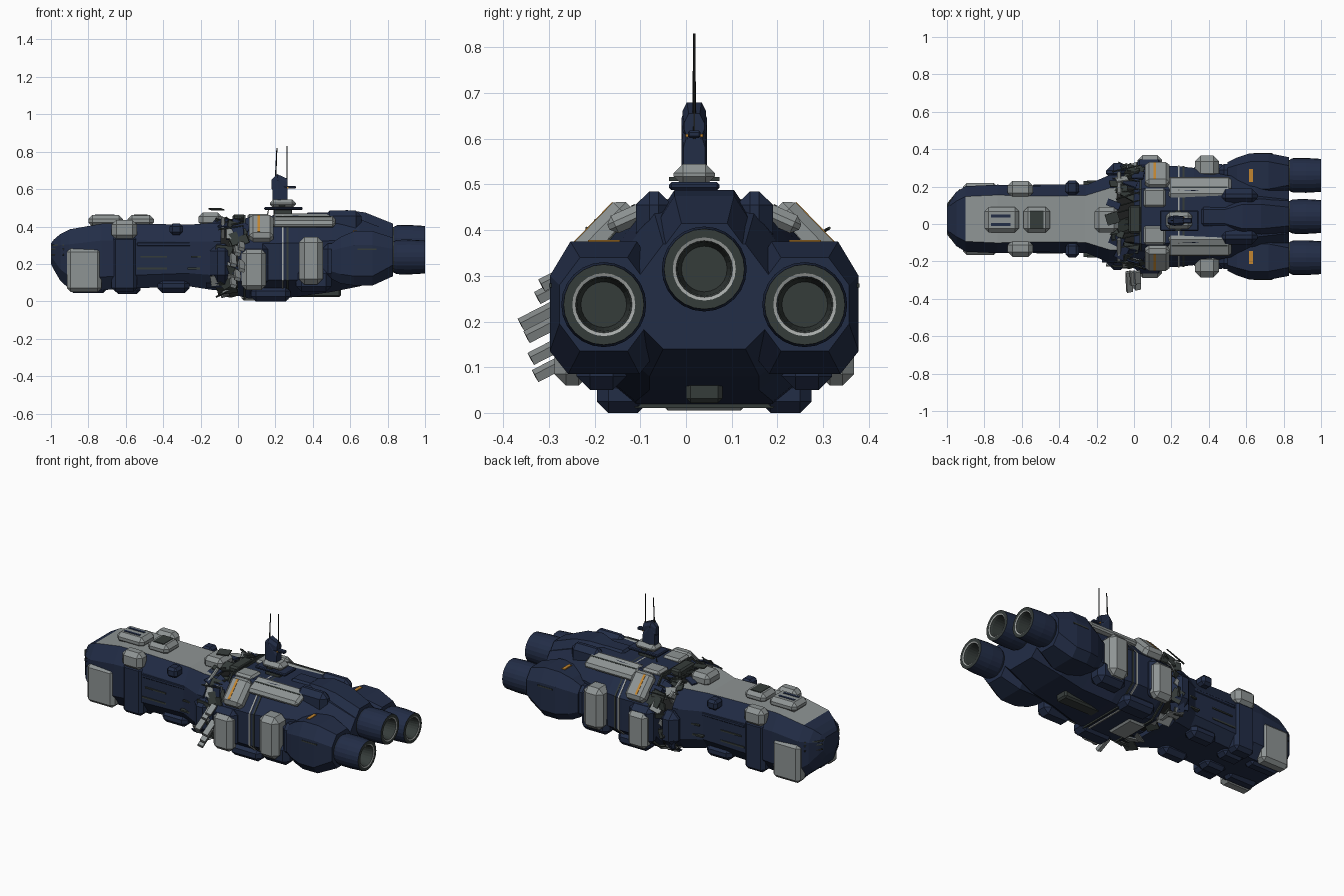
import bpy, bmesh, math, random
from mathutils import Vector, Matrix, Euler

if "Cube" in bpy.data.objects:
    bpy.data.objects.remove(bpy.data.objects["Cube"])

random.seed(7)
YC, YF = 0.04, 0.027          # centre lines of the stern and the bow halves


def material(name, rgb):
    m = bpy.data.materials.new(name)
    m.diffuse_color = (*rgb, 1)
    m.use_nodes = True
    m.node_tree.nodes["Principled BSDF"].inputs["Base Color"].default_value = m.diffuse_color
    return m


NAVY = material("navy_hull", (0.016, 0.026, 0.062))
GRAY = material("gray_armour", (0.27, 0.295, 0.295))
DARK = material("dark_metal", (0.036, 0.045, 0.042))
LIGHT = material("light_metal", (0.38, 0.40, 0.39))
ORANGE = material("orange_marking", (0.55, 0.24, 0.03))
BLACK = material("black_gap", (0.012, 0.013, 0.013))


def finish(name, bm, mats, rule=None):
    bmesh.ops.recalc_face_normals(bm, faces=bm.faces)
    if rule:
        for f in bm.faces:
            f.material_index = rule(f)
    me = bpy.data.meshes.new(name)
    bm.to_mesh(me)
    bm.free()
    for m in mats:
        me.materials.append(m)
    ob = bpy.data.objects.new(name, me)
    bpy.context.collection.objects.link(ob)
    return ob


def octagon(x, yc, hw, z0, z1, ty, tz, by, bz):
    half = [(hw - by, z0), (hw, z0 + bz), (hw, z1 - tz), (hw - ty, z1)]
    pts = half + [(-y, z) for y, z in reversed(half)]
    return [Vector((x, yc + y, z)) for y, z in pts]


def loft(name, yc, sections, mats, rule=None):
    """Skin chamfered sections (x, half width, z0, z1, top dy, top dz, bottom dy, bottom dz)."""
    bm = bmesh.new()
    rings = [[bm.verts.new(p) for p in octagon(s[0], yc, *s[1:])] for s in sections]
    for a, b in zip(rings, rings[1:]):
        for i in range(8):
            j = (i + 1) % 8
            bm.faces.new((a[i], a[j], b[j], b[i]))
    bm.faces.new(rings[0])
    bm.faces.new(rings[-1])
    return finish(name, bm, mats, rule)


def block(name, x, y, z, mat, bev=0.015, rot=(0, 0, 0)):
    """Chamfered box from (min, max) ranges, turned about its centre."""
    lo, hi = Vector((x[0], y[0], z[0])), Vector((x[1], y[1], z[1]))
    size = hi - lo
    bm = bmesh.new()
    bmesh.ops.create_cube(bm, size=1)
    bmesh.ops.scale(bm, vec=size, verts=bm.verts)
    if bev:
        bmesh.ops.bevel(bm, geom=bm.edges[:], offset=min(bev, min(size) * 0.45),
                        segments=1, affect='EDGES')
    bm.transform(Matrix.Translation((lo + hi) / 2) @ Euler(rot).to_matrix().to_4x4())
    return finish(name, bm, [mat])


def pair(name, x, d, z, mat, bev=0.015, tilt=0, yc=YC):
    """Block on both sides; d is the distance range from the centre line."""
    for s, side in ((1, "port"), (-1, "starboard")):
        y = sorted((yc + s * d[0], yc + s * d[1]))
        block(f"{name}_{side}", x, y, z, mat, bev, (-s * tilt, 0, 0))


def rod(name, a, b, r, mat, sides=6):
    a, b = Vector(a), Vector(b)
    bm = bmesh.new()
    bmesh.ops.create_cone(bm, cap_ends=True, segments=sides, radius1=r, radius2=r * 0.7, depth=(b - a).length)
    q = (b - a).to_track_quat('Z', 'Y').to_matrix().to_4x4()
    bm.transform(Matrix.Translation((a + b) / 2) @ q)
    return finish(name, bm, [mat])


def nozzle(name, y, z, n=24):
    prof = [(0.82, 0.075, 0), (0.835, 0.085, 2), (0.85, 0.092, 0), (0.92, 0.093, 0), (1.0, 0.088, 0),
            (1.0, 0.069, 2), (0.997, 0.062, 3), (0.985, 0.058, 2), (0.90, 0.05, 2)]
    bm = bmesh.new()
    rings = [[bm.verts.new((x, y + r * math.cos(2 * math.pi * i / n), z + r * math.sin(2 * math.pi * i / n)))
              for i in range(n)] for x, r, _ in prof]
    for k, (a, b) in enumerate(zip(rings, rings[1:])):
        for i in range(n):
            j = (i + 1) % n
            bm.faces.new((a[i], a[j], b[j], b[i])).material_index = prof[k + 1][2]
    bm.faces.new(rings[-1]).material_index = 2
    bm.faces.new(rings[0]).material_index = 0
    return finish(name, bm, [NAVY, GRAY, DARK, LIGHT])


# Bow half of the hull with gray deck
deck = lambda f: 1 if f.normal.z > 0.93 and f.calc_center_median().x > -0.9 else 0
loft("bow_hull", YF, [
    (-1.00, .075, .20, .31, .02, .03, .03, .04), (-.985, .10, .17, .33, .03, .04, .04, .05),
    (-.95, .145, .11, .36, .05, .06, .05, .06), (-.90, .175, .065, .385, .055, .08, .05, .07),
    (-.73, .183, .06, .415, .055, .09, .05, .07), (-.55, .177, .07, .415, .055, .09, .05, .07),
    (-.26, .18, .08, .41, .055, .09, .05, .07), (-.13, .235, .06, .42, .07, .10, .06, .08),
    (-.09, .235, .06, .42, .07, .10, .06, .08)], [NAVY, GRAY], deck)
# Nose windows
for k, z in enumerate((.245, .275, .295)):
    loft(f"nose_window_band_{k}", YF, [(-.999, .083, z, z + .008, .002, .002, .002, .002),
         (-.984, .103, z, z + .008, .002, .002, .002, .002),
         (-.93, .161, z, z + .008, .002, .002, .002, .002)], [DARK if k else BLACK])
# Stern half of the hull
STERN = [(0.0, .25, .03, .43, .11, .12, .10, .10), (.06, .27, .015, .45, .12, .14, .12, .10),
         (.22, .27, .015, .46, .13, .15, .12, .10), (.32, .26, .025, .462, .12, .15, .11, .09),
         (.50, .22, .05, .465, .10, .14, .10, .08), (.65, .20, .08, .44, .09, .12, .08, .07),
         (.83, .15, .14, .37, .06, .08, .06, .06)]
loft("stern_hull", YC, STERN, [NAVY])
loft("torn_core", YC, [(-.11, .20, .09, .39, .07, .1, .06, .08), (.02, .21, .07, .40, .07, .1, .06, .08)], [BLACK])
# Thin ribs round the stern hull
for k, x in enumerate((.03, .235, .26)):
    loft(f"hull_rib_{k}", YC, [(x + dx, .274 - k * .002, .011, .461, .13, .15, .12, .10)
                               for dx in (0, .009)], [LIGHT if k == 1 else DARK])

# Bow armour
pair("bow_cheek", (-.915, -.73), (.11, .192), (.05, .285), GRAY, .02, yc=YF)
pair("bow_frame", (-.675, -.54), (.10, .19), (.05, .35), NAVY, .02, yc=YF)
pair("bow_frame_cap", (-.675, -.54), (.115, .203), (.33, .435), GRAY, .025, yc=YF)
pair("side_turret", (-.365, -.295), (.13, .205), (.355, .415), NAVY, .015, yc=YF)
pair("belly_turret", (-.43, -.26), (.07, .165), (.045, .12), NAVY, .025, yc=YF)
pair("bow_belly_block", (-.90, -.70), (.05, .13), (.045, .10), NAVY, .02, yc=YF)
pair("mid_belly_block", (-.66, -.52), (.03, .12), (.04, .10), NAVY, .02, yc=YF)
for k, (x0, x1) in enumerate(((-.52, -.38), (-.25, -.15))):
    pair(f"side_vent_{k}", (x0, x1), (.172 + k * .022, .184 + k * .022), (.235, .243), DARK, 0, yc=YF)
    pair(f"side_step_{k}", (x0 - .02, x1), (.16 + k * .022, .182 + k * .022), (.17, .18), DARK, 0, yc=YF)
pair("side_rail", (-.54, -.22), (.15, .183), (.295, .315), NAVY, .004, yc=YF)
# Deck hatches
for k, (x0, x1, top) in enumerate(((-.80, -.615, .462), (-.59, -.45, .462), (-.21, -.085, .475))):
    block(f"deck_hatch_{k}", (x0, x1), (-.045, .09), (.40, top), GRAY, .022)
block("hatch_slot_a", (-.765, -.66), (.035, .05), (.455, .465), NAVY, 0)
block("hatch_slot_b", (-.765, -.66), (-.01, .005), (.455, .465), NAVY, 0)
block("hatch_grille", (-.555, -.485), (-.025, .07), (.455, .465), DARK, 0)
block("torn_deck_grille", (-.03, .04), (-.05, .10), (.40, .465), DARK, .01)

# Midship collar, armour and orange stripes
pair("collar_flank", (-.15, -.03), (.19, .285), (.10, .31), NAVY, .04)
pair("collar_flank_rear", (.0, .16), (.22, .305), (.08, .31), NAVY, .03)
pair("collar_lower_plate", (.02, .15), (.25, .328), (.06, .28), GRAY, .025)
pair("collar_upper_plate", (.06, .19), (.135, .305), (.355, .425), GRAY, .02, .80)
pair("collar_stripe", (.103, .117), (.18, .305), (.411, .418), ORANGE, 0, .80)
pair("collar_deck_plate", (.05, .17), (.05, .15), (.43, .468), GRAY, .012)
block("collar_keel_plate", (.02, .14), (-.05, .13), (.005, .05), GRAY, .01)
pair("keel_pad", (.07, .28), (.12, .235), (0, .08), NAVY, .025)
block("keel_strip", (.30, .55), (0, .08), (.022, .07), DARK, .01)

# Stern deck bars, ridges and side pods
pair("deck_bar", (.18, .52), (.095, .215), (.41, .452), GRAY, .015, .42)
pair("deck_bar_groove", (.20, .50), (.15, .158), (.444, .456), DARK, 0, .42)
pair("stern_ridge", (.46, .66), (.07, .15), (.36, .485), NAVY, .03)
block("stern_deck_plate", (.36, .50), (-.01, .09), (.44, .475), NAVY, .012)
pair("side_pod", (.325, .455), (.20, .325), (.09, .345), GRAY, .03)
pair("side_pod_foot", (.31, .50), (.17, .28), (.05, .18), NAVY, .03)
pair("side_pod_neck", (.45, .56), (.16, .28), (.12, .31), NAVY, .03)

# Engines
for s, side in ((1, "port"), (-1, "starboard")):
    y = YC + s * .22
    loft(f"nacelle_{side}", y, [
        (.50, .07, .12, .31, .03, .04, .03, .04), (.55, .095, .095, .345, .04, .06, .04, .05),
        (.62, .118, .085, .375, .045, .075, .04, .05), (.72, .118, .085, .375, .045, .075, .04, .05),
        (.83, .097, .135, .34, .045, .06, .045, .06)], [NAVY])
    block(f"nacelle_stripe_{side}", (.615, .635), (y - .035, y + .035), (.370, .379), ORANGE, 0)
    block(f"nacelle_vent_{side}", (.64, .74), (y + s * .117 - .003, y + s * .117 + .003), (.275, .283), DARK, 0)
    nozzle(f"nozzle_{side}", y, .237)
loft("centre_engine_housing", YC, [
    (.46, .05, .25, .47, .02, .02, .02, .03), (.58, .105, .19, .488, .04, .06, .04, .05),
    (.68, .11, .18, .475, .045, .07, .045, .06), (.83, .095, .215, .415, .045, .06, .045, .06)], [NAVY])
nozzle("nozzle_centre", YC, .315)

# Sensor tower
T = .018
block("tower_stem", (.19, .29), (T - .03, T + .03), (.44, .50), DARK, .005)
block("tower_plate", (.14, .345), (T - .055, T + .055), (.488, .505), NAVY, .005)
block("tower_base", (.17, .31), (T - .045, T + .045), (.498, .545), GRAY, .02)
loft("tower_neck", T, [(.185, .020, .50, .62, .006, .01, .004, .01), (.215, .028, .50, .665, .008, .02, .004, .01),
                       (.265, .024, .50, .60, .006, .02, .004, .01)], [NAVY])
loft("tower_head", T, [(.18, .016, .60, .65, .006, .01, .006, .01), (.21, .026, .585, .68, .01, .02, .008, .02),
                       (.265, .022, .60, .655, .01, .02, .008, .02)], [NAVY])
block("tower_stripe", (.262, .269), (T - .019, T + .019), (.604, .611), ORANGE, 0)
block("tower_spur", (.25, .31), (T - .014, T + .014), (.602, .618), NAVY, .004)
block("tower_arm", (.22, .25), (T - .055, T + .055), (.508, .516), DARK, 0)
rod("antenna_fore", (.20, T, .64), (.208, T, .82), .004, BLACK)
rod("antenna_aft", (.262, T, .60), (.262, T, .83), .004, BLACK)
rod("antenna_deck", (.155, T + .04, .45), (.165, T + .04, .50), .003, DARK)

# Torn plating scattered round the break
for k in range(56):
    a = 2 * math.pi * k / 56 + random.uniform(-.05, .05)
    c, s = math.cos(a), math.sin(a)
    y = YC + .265 * math.copysign(abs(c) ** .55, c)
    z = .235 + .195 * math.copysign(abs(s) ** .6, s)
    x = -.045 + .04 * math.sin(3 * a) + random.uniform(-.04, .04)
    lx, lw = random.uniform(.03, .055), random.uniform(.015, .04)
    block(f"torn_plate_{k:02d}", (x - lx, x + lx), (y - lw, y + lw), (z - .004, z + .004),
          random.choice((GRAY, DARK, NAVY, DARK)), 0,
          (a - math.pi / 2 + random.uniform(-.4, .4), random.uniform(-.5, .5), random.uniform(-.5, .5)))
# Bent splinters sticking out of the starboard side
for k, (z, tip) in enumerate(((.10, .335), (.14, .345), (.19, .355), (.22, .368), (.27, .33), (.295, .32))):
    x = -.03 + .022 * (k % 3)
    block(f"splinter_{k}", (x - .012, x + .02), (-tip, -.25), (z - .01, z + .01), GRAY, 0, (.5, .3, .2))
# Bent girders across the tear
for k in range(14):
    y = YC - .24 + .48 * k / 13
    z = .425 - .45 * max(0, abs(y - YC) - .15)
    rod(f"girder_{k}", (-.12 + random.uniform(0, .04), y, z), (.03, y + random.uniform(-.05, .05), z + .02), .005, DARK)
pair("tear_frame", (-.09, -.07), (.10, .235), (.36, .425), GRAY, .005, .5)
block("loose_deck_plate", (-.15, -.08), (.0, .06), (.488, .495), DARK, 0, (.1, 0, .3))
